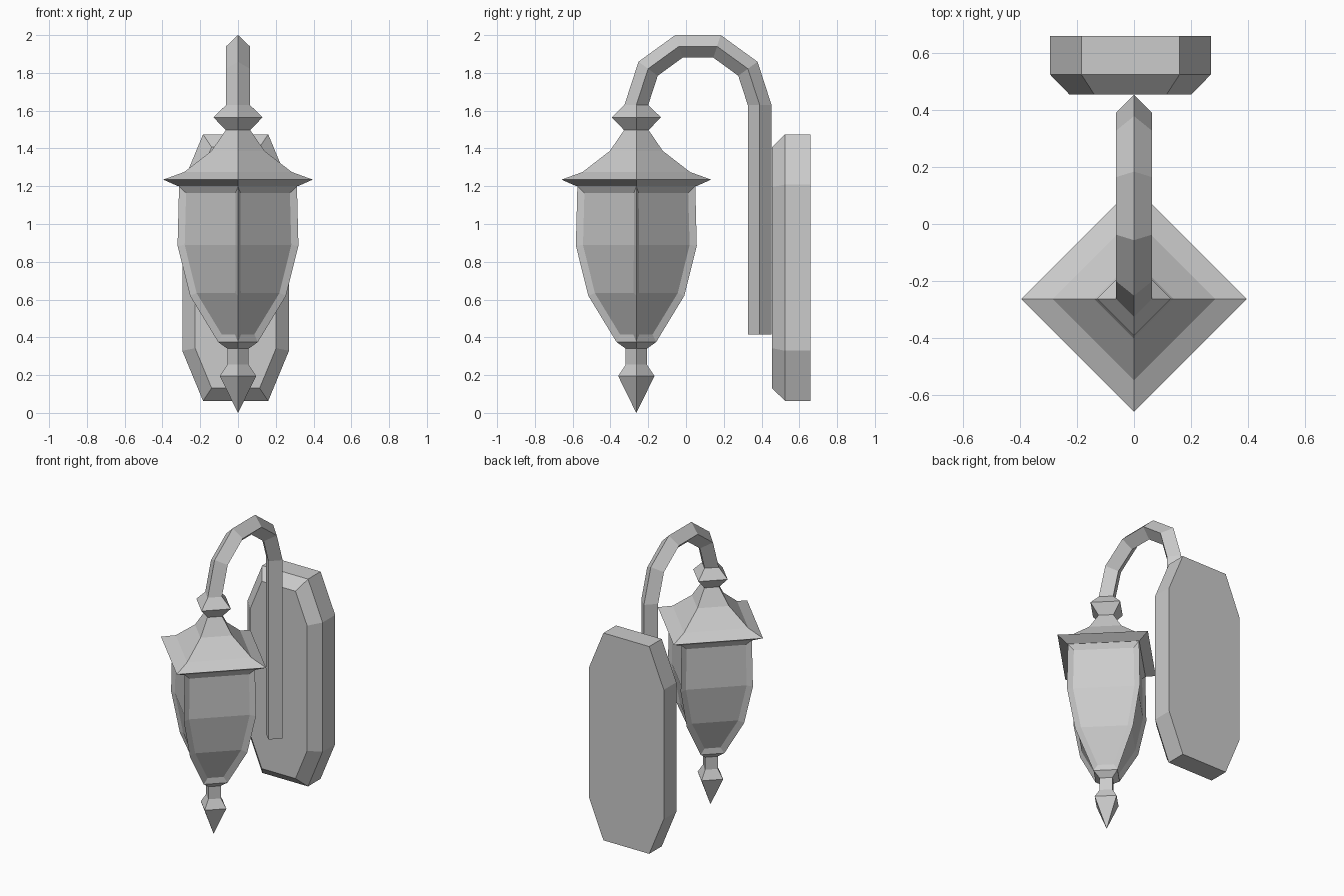
import bpy, bmesh
from math import cos, sin, radians, pi

if "Cube" in bpy.data.objects:
    bpy.data.objects.remove(bpy.data.objects["Cube"], do_unlink=True)

GREY = (0.6, 0.6, 0.6, 1)
metal = bpy.data.materials.new("grey metal")
metal.use_nodes = True
metal.diffuse_color = GREY
metal.node_tree.nodes["Principled BSDF"].inputs["Base Color"].default_value = GREY

LANTERN_Y = -0.263


def finish(name, bm):
    bmesh.ops.remove_doubles(bm, verts=bm.verts, dist=1e-5)
    bmesh.ops.recalc_face_normals(bm, faces=bm.faces)
    mesh = bpy.data.meshes.new(name)
    bm.to_mesh(mesh)
    bm.free()
    mesh.materials.append(metal)
    obj = bpy.data.objects.new(name, mesh)
    bpy.context.collection.objects.link(obj)
    return obj


def loft(bm, loops):
    """Skin closed loops of points, cap both ends; returns faces row by row."""
    rings = [[bm.verts.new(p) for p in loop] for loop in loops]
    rows = []
    for a, b in zip(rings, rings[1:]):
        n = len(a)
        rows.append([bm.faces.new((a[i], a[(i + 1) % n], b[(i + 1) % n], b[i]))
                     for i in range(n)])
    bm.faces.new(rings[0][::-1])
    bm.faces.new(rings[-1])
    return rows


def square_turned(bm, profile):
    """Four-sided lathe with corners pointing along the axes."""
    return loft(bm, [[(r * cos(k * pi / 2), LANTERN_Y + r * sin(k * pi / 2), z)
                      for k in range(4)] for r, z in profile])


# Roof with its collar
bm = bmesh.new()
square_turned(bm, [(0.317, 1.2), (0.396, 1.235), (0.285, 1.275), (0.14, 1.387),
                   (0.065, 1.497), (0.13, 1.565), (0.063, 1.63)])
finish("roof", bm)

# Lantern body with a recessed panel on each side
bm = bmesh.new()
rows = square_turned(bm, [(0.105, 0.375), (0.254, 0.62), (0.32, 0.885), (0.312, 1.2)])
bmesh.ops.recalc_face_normals(bm, faces=bm.faces)
for side in range(4):
    bmesh.ops.inset_region(bm, faces=[row[side] for row in rows], thickness=0.036,
                           depth=-0.018, use_even_offset=True)
finish("lantern_body", bm)

# Pointed finial under the body
bm = bmesh.new()
square_turned(bm, [(0.0005, 0), (0.096, 0.195), (0.056, 0.255), (0.056, 0.34),
                   (0.105, 0.375)])
finish("finial", bm)

# Hooked arm with a diamond section
ARM, BEND, BEND_Y, BEND_Z = 0.063, 0.3265, 0.0635, 1.63


def arm_loop(angle, z):
    c, s = cos(radians(angle)), sin(radians(angle))
    return [(dx, BEND_Y + c * (BEND + dr), z + s * (BEND + dr))
            for dx, dr in ((ARM, 0), (0, ARM), (-ARM, 0), (0, -ARM))]


bm = bmesh.new()
loft(bm, [arm_loop(0, 0.415)] + [arm_loop(a, BEND_Z) for a in range(0, 181, 36)])
finish("arm", bm)

# Eight-sided wall plate with a chamfered front
PLATE_X, PLATE_Z = -0.0125, 0.769
quarter = [(0.2825, 0.44), (0.1725, 0.706)]
outline = (quarter + [(-x, z) for x, z in quarter[::-1]]
           + [(-x, -z) for x, z in quarter] + [(x, -z) for x, z in quarter[::-1]])
bm = bmesh.new()
loft(bm, [[(PLATE_X + x, y, PLATE_Z + z) for x, z in outline] for y in (0.66, 0.525)])
bmesh.ops.recalc_face_normals(bm, faces=bm.faces)
front = min(bm.faces, key=lambda f: f.calc_center_median().y)
bmesh.ops.inset_region(bm, faces=[front], thickness=0.068, depth=0.07,
                       use_even_offset=True)
finish("wall_plate", bm)
